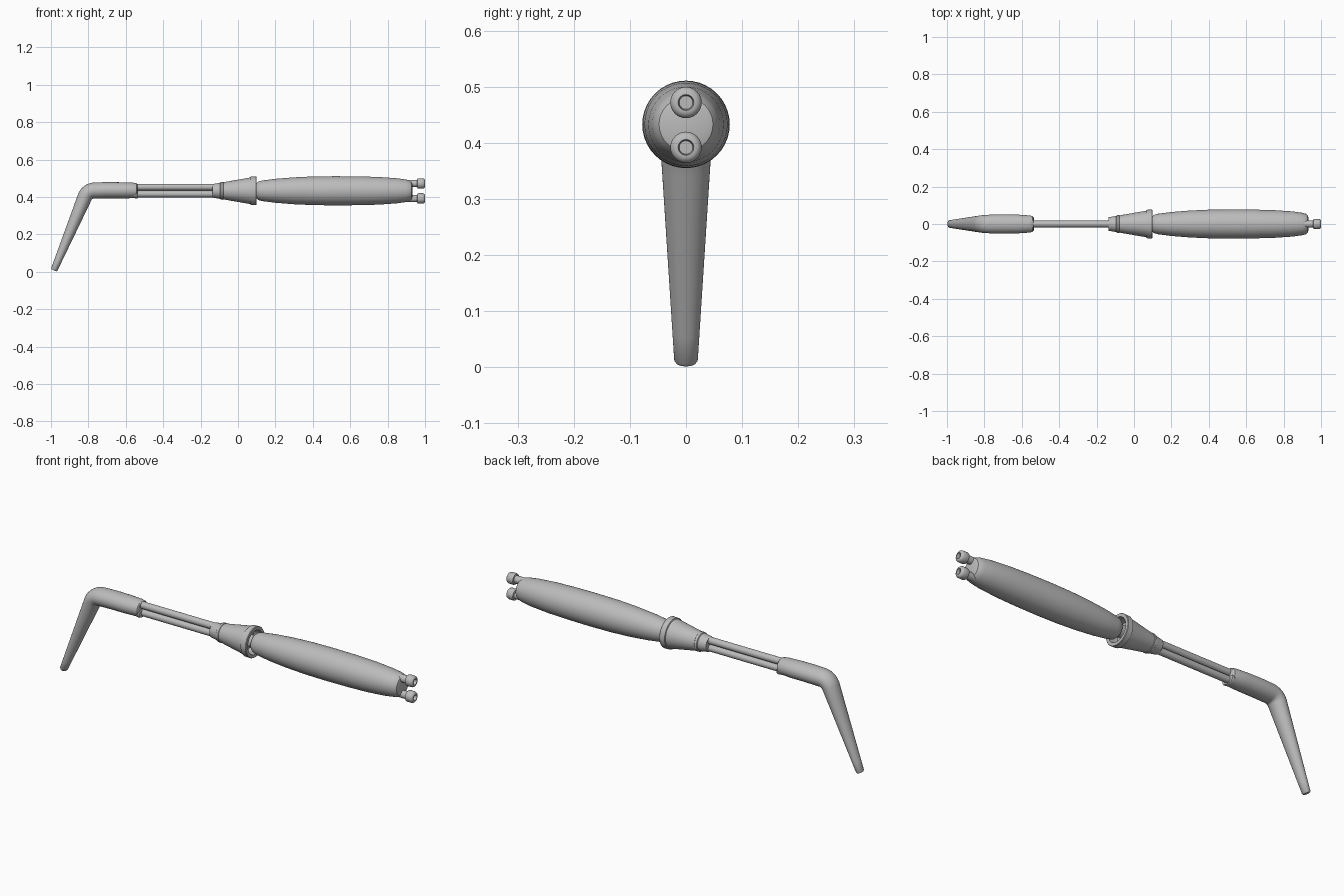
import bpy, bmesh, math
from mathutils import Vector

if "Cube" in bpy.data.objects:
    bpy.data.objects.remove(bpy.data.objects["Cube"])

AXIS = 0.433   # height of the torch's long axis
SIDES = 40

grey = bpy.data.materials.new("plain grey")
grey.use_nodes = True
grey.diffuse_color = (0.5, 0.5, 0.5, 1)
grey.node_tree.nodes["Principled BSDF"].inputs["Base Color"].default_value = (0.5, 0.5, 0.5, 1)


def sweep(name, rings, sides=SIDES, arc=(0, 1), closed=True):
    """Skin elliptical rings (x, z, tilt, half width, half height) into a capped tube."""
    bm = bmesh.new()
    loops = []
    for x, z, tilt, wide, high in rings:
        t = math.radians(tilt)
        up = Vector((-math.sin(t), 0, math.cos(t)))
        loop = []
        for i in range(sides):
            a = 2 * math.pi * i / sides
            p = Vector((x, 0, z)) + up * high * math.cos(a)
            p.y = wide * math.sin(a)
            loop.append(bm.verts.new(p))
        loops.append(loop)
    for a, b in zip(loops, loops[1:]):
        for i in range(sides):
            j = (i + 1) % sides
            bm.faces.new((a[i], a[j], b[j], b[i]))
    bm.faces.new(loops[0])
    bm.faces.new(loops[-1])
    bmesh.ops.recalc_face_normals(bm, faces=bm.faces)
    mesh = bpy.data.meshes.new(name)
    bm.to_mesh(mesh)
    bm.free()
    mesh.materials.append(grey)
    obj = bpy.data.objects.new(name, mesh)
    bpy.context.collection.objects.link(obj)
    bpy.ops.object.select_all(action="DESELECT")
    obj.select_set(True)
    bpy.context.view_layer.objects.active = obj
    bpy.ops.object.shade_smooth_by_angle(angle=math.radians(35))
    return obj


def lathe(name, profile, z=AXIS, sides=SIDES):
    """Turn a profile of (x, radius) around a line along x."""
    return sweep(name, [(x, z, 0, r, r) for x, r in profile], sides)


# Handle grip
lathe("handle", [(0.098, 0.03), (0.1, 0.042), (0.108, 0.049), (0.13, 0.055), (0.2, 0.064),
                 (0.3, 0.072), (0.4, 0.0765), (0.52, 0.078), (0.64, 0.077), (0.75, 0.074),
                 (0.85, 0.067), (0.9, 0.06), (0.918, 0.055), (0.928, 0.048), (0.932, 0.036)])

# Flared guard with a hollow mouth
lathe("guard", [(-0.137, 0.03), (-0.137, 0.036), (-0.095, 0.043), (-0.092, 0.047),
                (-0.08, 0.048), (-0.078, 0.046), (0.066, 0.071), (0.068, 0.076),
                (0.095, 0.077), (0.098, 0.075), (0.098, 0.06), (0.05, 0.054), (0.05, 0.03)])
lathe("handle_stem", [(0.04, 0.03), (0.11, 0.03)])

# Pair of gas tubes and the matching hose fittings
for side, sign in (("upper", 1), ("lower", -1)):
    lathe(side + "_tube", [(-0.6, 0.0175), (-0.12, 0.0175)], 0.4345 + sign * 0.0185, 24)
    lathe(side + "_fitting",
          [(0.9, 0.019), (0.958, 0.019), (0.96, 0.026), (0.965, 0.028), (0.989, 0.028),
           (0.996, 0.025), (1.0, 0.019), (1.0, 0.014), (0.985, 0.012)],
          0.432 + sign * 0.04, 24)

# Bent nozzle: straight socket, elbow, tapering tip
socket = [(-0.538, 0.435, 0, 0.036, 0.034), (-0.542, 0.435, 0, 0.042, 0.038),
          (-0.56, 0.435, 0, 0.046, 0.0415), (-0.62, 0.4355, 0, 0.05, 0.043),
          (-0.7, 0.436, 0, 0.051, 0.0435), (-0.765, 0.434, 2, 0.05, 0.0435)]
elbow, radius, bend = [], 0.055, 66
for i in range(1, 9):
    a = math.radians(bend * i / 8)
    elbow.append((-0.768 - radius * math.sin(a), 0.434 - radius * (1 - math.cos(a)),
                  bend * i / 8, 0.05 - 0.004 * i / 8, 0.0435 - 0.004 * i / 8))
start, end = elbow[-1], (-0.982, 0.013)
tip = []
for i in range(1, 9):
    f = i / 8
    tip.append((start[0] + (end[0] - start[0]) * f, start[1] + (end[1] - start[1]) * f,
                bend, 0.046 - 0.025 * f, 0.0395 - 0.0215 * f))
tip.append((-0.9845, 0.0075, bend, 0.017, 0.014))
sweep("nozzle", socket + elbow + tip)

# Small lip below the socket mouth
lip = sweep("socket_lip", [(-0.58, 0.414, 0, 0.03, 0.018), (-0.54, 0.414, 0, 0.038, 0.022),
                           (-0.534, 0.414, 0, 0.035, 0.019)], 24)
